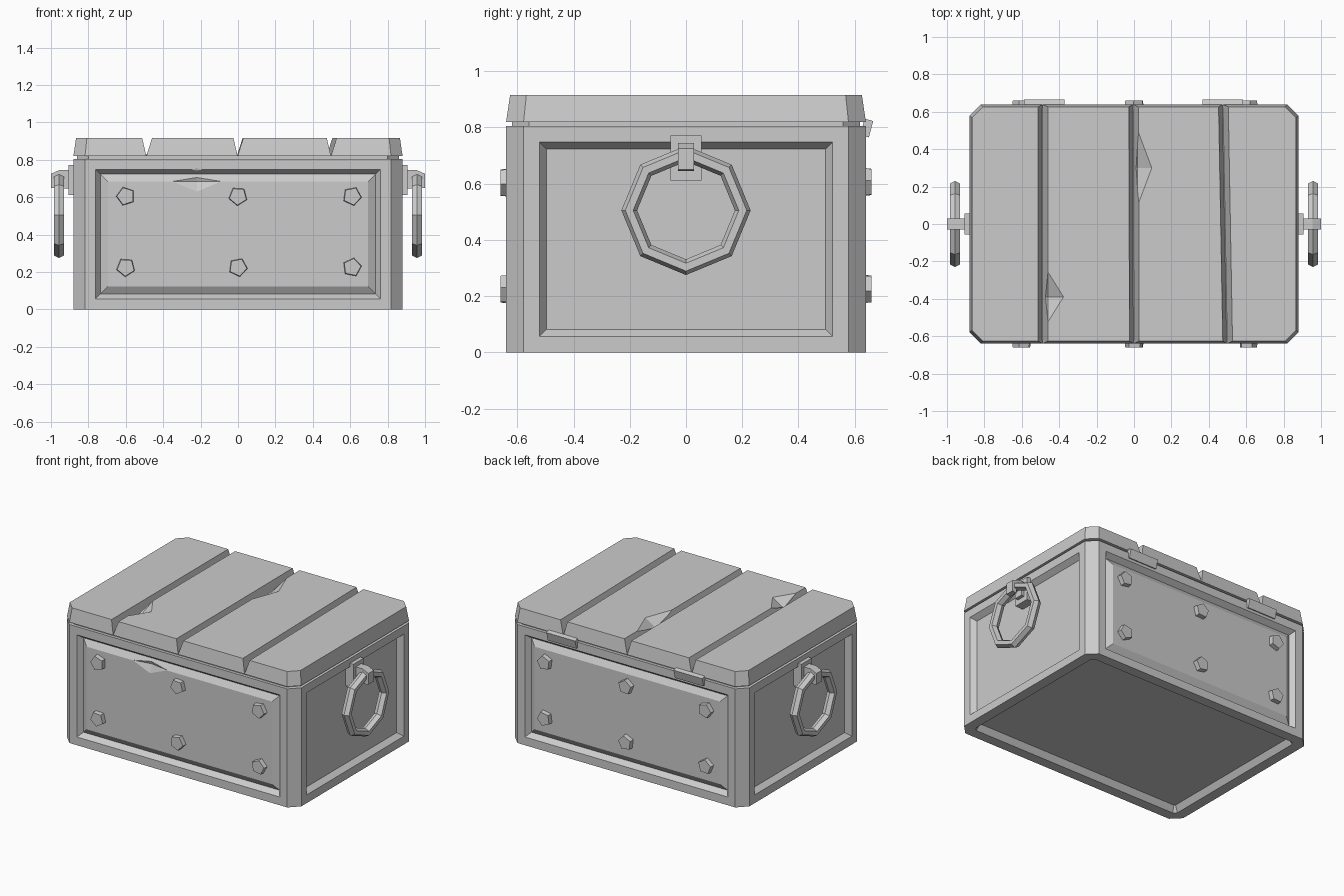
import bpy, bmesh, math
from mathutils import Matrix, Vector

if "Cube" in bpy.data.objects:
    bpy.data.objects.remove(bpy.data.objects["Cube"], do_unlink=True)

grey = bpy.data.materials.new("plain grey")
grey.use_nodes = True
grey.diffuse_color = (0.6, 0.6, 0.6, 1)
grey.node_tree.nodes["Principled BSDF"].inputs["Base Color"].default_value = (0.6, 0.6, 0.6, 1)


def finish(name, bm):
    bmesh.ops.recalc_face_normals(bm, faces=bm.faces)
    mesh = bpy.data.meshes.new(name)
    bm.to_mesh(mesh)
    bm.free()
    mesh.materials.append(grey)
    obj = bpy.data.objects.new(name, mesh)
    bpy.context.collection.objects.link(obj)
    return obj


def loft(rings):
    """Closed solid through matching loops of points."""
    bm = bmesh.new()
    loops = [[bm.verts.new(p) for p in ring] for ring in rings]
    n = len(loops[0])
    for a, b in zip(loops, loops[1:]):
        for i in range(n):
            j = (i + 1) % n
            bm.faces.new((a[i], a[j], b[j], b[i]))
    bm.faces.new(loops[0][::-1])
    bm.faces.new(loops[-1])
    bmesh.ops.recalc_face_normals(bm, faces=bm.faces)
    return bm


def footprint(hx, hy, cut, z):
    """Rectangle with chamfered corners."""
    return [(hx, -hy + cut, z), (hx, hy - cut, z), (hx - cut, hy, z), (-hx + cut, hy, z),
            (-hx, hy - cut, z), (-hx, -hy + cut, z), (-hx + cut, -hy, z), (hx - cut, -hy, z)]


def box(name, size, matrix):
    bm = bmesh.new()
    bmesh.ops.create_cube(bm, size=1, matrix=matrix @ Matrix.Diagonal((*size, 1)))
    return finish(name, bm)


def chip(target, center, radii):
    """Cut a faceted dent out of the target."""
    bm = bmesh.new()
    bmesh.ops.create_uvsphere(bm, u_segments=4, v_segments=2, radius=1,
                              matrix=Matrix.Translation(center) @ Matrix.Diagonal((*radii, 1)))
    cutter = finish("chip_cutter", bm)
    cutter.hide_render = True
    cutter.display_type = "WIRE"
    cutter.hide_set(True)
    mod = target.modifiers.new("chip", "BOOLEAN")
    mod.operation = "DIFFERENCE"
    mod.solver = "EXACT"
    mod.object = cutter


# Chest body with recessed sides and base, and raised front and back panels
bm = loft([footprint(0.88, 0.64, 0.062, 0), footprint(0.88, 0.64, 0.062, 0.805)])
bm.normal_update()
walls = [f for f in bm.faces if max(abs(f.normal.x), abs(f.normal.y)) > 0.9]
base = [f for f in bm.faces if f.normal.z < -0.9]
broad = [f for f in walls if abs(f.normal.y) > 0.9]


def inset(faces, width, depth=0):
    bmesh.ops.inset_individual(bm, faces=faces, thickness=width, depth=depth, use_even_offset=True)


inset(walls, 0.056)
inset(walls, 0.026, -0.035)
inset(broad, 0.04, 0.025)
inset(base, 0.07)
inset(base, 0.025, -0.04)
body = finish("chest_body", bm)
chip(body, (-0.22, -0.638, 0.685), (0.18, 0.03, 0.075))

# Narrow neck under the lid
finish("lid_neck", loft([footprint(0.86, 0.62, 0.062, 0.79), footprint(0.86, 0.62, 0.062, 0.826)]))

# Lid planks, split by slightly skewed V grooves (back x, front x)
grooves = [(-0.49, -0.49), (-0.006, -0.002), (0.474, 0.497)]


def trim(bm, groove, lean):
    back, front = groove
    a, b = Vector((back, 0.64, 0.82)), Vector((front, -0.64, 0.82))
    c = Vector((back + lean, 0.64, 0.915))
    normal = (b - a).cross(c - a).normalized()
    if normal.x * lean > 0:
        normal.negate()
    # positive side of the plane lies across the groove
    cut = bmesh.ops.bisect_plane(bm, geom=bm.verts[:] + bm.edges[:] + bm.faces[:],
                                 plane_co=a, plane_no=normal, clear_outer=True)
    edges = [e for e in cut["geom_cut"] if isinstance(e, bmesh.types.BMEdge)]
    bmesh.ops.holes_fill(bm, edges=edges)


planks = []
for i in range(4):
    bm = loft([footprint(0.88, 0.64, 0.062, 0.82), footprint(0.866, 0.626, 0.058, 0.915)])
    if i > 0:
        trim(bm, grooves[i - 1], 0.03)
    if i < 3:
        trim(bm, grooves[i], -0.022)
    planks.append(finish(f"lid_plank_{i + 1}", bm))
chip(planks[1], (-0.46, -0.39, 0.925), (0.10, 0.16, 0.06))
chip(planks[2], (0.02, 0.30, 0.925), (0.09, 0.24, 0.06))

# Five-sided rivets on front and back
for side, y in (("front", -1), ("back", 1)):
    for col, x in enumerate((-0.6, 0, 0.61)):
        for row, z in enumerate((0.605, 0.225)):
            bm = bmesh.new()
            place = (Matrix.Translation((x, y * 0.625, z)) @ Matrix.Rotation(-y * math.pi / 2, 4, "X")
                     @ Matrix.Rotation(math.radians(90 + 72 * 0.2 * (col + row)), 4, "Z"))
            bmesh.ops.create_cone(bm, cap_ends=True, segments=5, radius1=0.056, radius2=0.048,
                                  depth=0.07, matrix=place)
            finish(f"{side}_rivet", bm)

# Tilted hinge plates at the back
for x in (-0.48, 0.475):
    box("hinge", (0.215, 0.032, 0.06),
        Matrix.Translation((x, 0.643, 0.798)) @ Matrix.Rotation(math.radians(-15), 4, "X"))

# Ring handles with mounting plate and hook on both ends
hook = [(0.9, 0.745), (0.955, 0.745), (1.0, 0.725), (1.0, 0.65), (0.968, 0.645),
        (0.968, 0.69), (0.93, 0.69), (0.93, 0.645), (0.9, 0.645)]
for side, s in (("left", 1), ("right", -1)):
    box(f"{side}_handle_plate", (0.06, 0.112, 0.16), Matrix.Translation((s * 0.876, 0, 0.692)))
    finish(f"{side}_handle_hook", loft([[(s * x, y, z) for x, z in hook] for y in (-0.029, 0.029)]))
    bm = bmesh.new()
    loops = []
    for i in range(8):
        a = i * math.pi / 4
        loop = []
        for j in range(6):
            t = j * math.pi / 3
            r = 0.202 + 0.028 * math.cos(t)
            loop.append(bm.verts.new((s * 0.957 + 0.032 * math.sin(t),
                                      r * math.cos(a), 0.505 + r * math.sin(a))))
        loops.append(loop)
    for i in range(8):
        a, b = loops[i], loops[(i + 1) % 8]
        for j in range(6):
            k = (j + 1) % 6
            bm.faces.new((a[j], a[k], b[k], b[j]))
    finish(f"{side}_handle_ring", bm)
